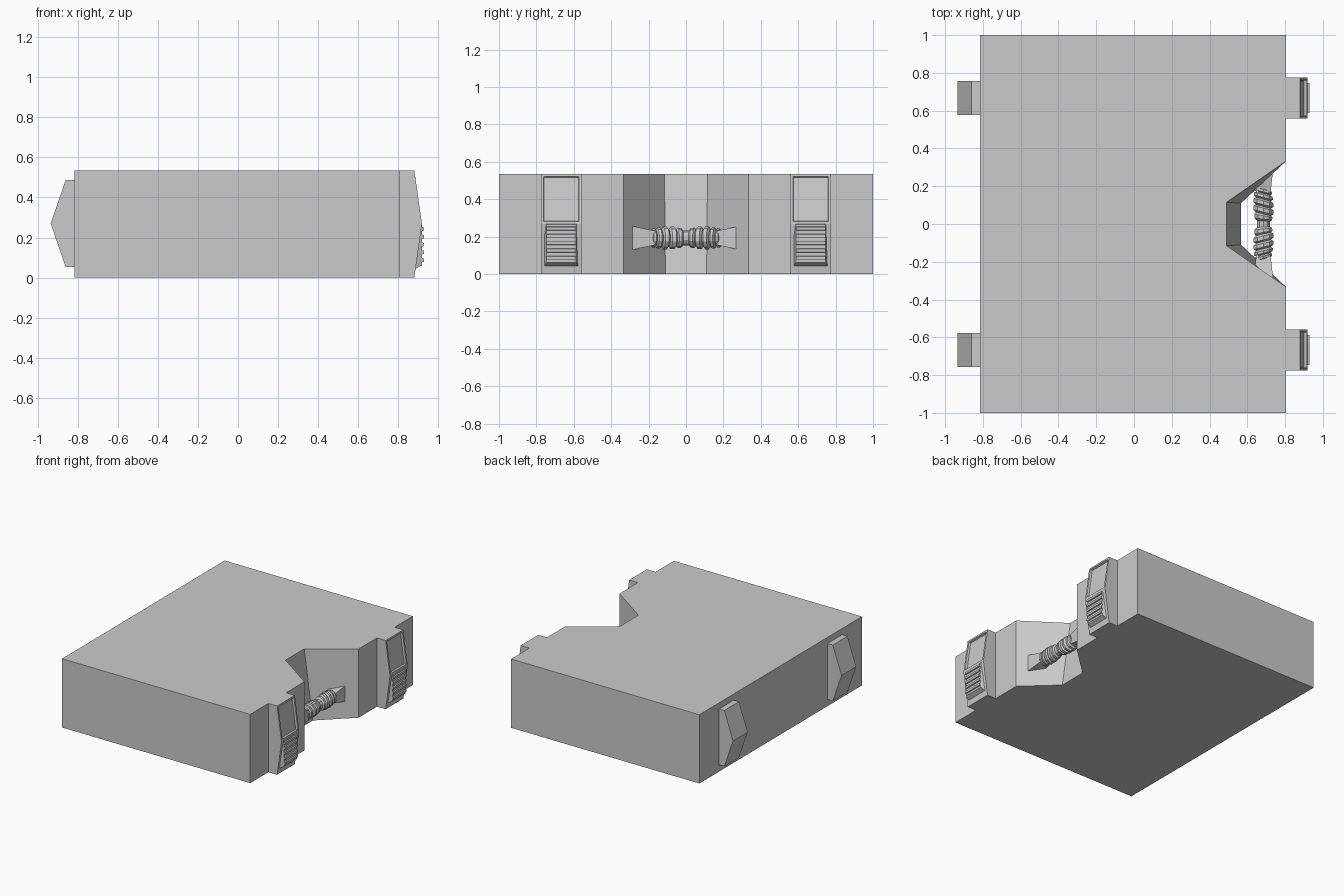
import bpy, bmesh, math

if "Cube" in bpy.data.objects:
    bpy.data.objects.remove(bpy.data.objects["Cube"])


def loft(name, rings, edit=None):
    """Bridge equal-length point rings and cap both ends."""
    bm = bmesh.new()
    vs = [[bm.verts.new(p) for p in r] for r in rings]
    n = len(rings[0])
    for a, b in zip(vs, vs[1:]):
        for i in range(n):
            j = (i + 1) % n
            bm.faces.new((a[i], a[j], b[j], b[i]))
    bm.faces.new(vs[0][::-1])
    bm.faces.new(vs[-1])
    bmesh.ops.recalc_face_normals(bm, faces=bm.faces[:])
    if edit:
        bm.normal_update()
        edit(bm)
    me = bpy.data.meshes.new(name)
    bm.to_mesh(me)
    bm.free()
    ob = bpy.data.objects.new(name, me)
    bpy.context.collection.objects.link(ob)
    return ob


def prism(name, profile, y, half, edit=None):
    """Extrude an x-z profile across y."""
    return loft(name, [[(x, y + d, z) for x, z in profile] for d in (-half, half)], edit)


# Case body with a notch whose back wall leans outward toward the bottom
def outline(z, nx, ny):
    return [(-0.815, -1, z), (0.805, -1, z), (0.805, -0.333, z), (nx, -ny, z),
            (nx, ny, z), (0.805, 0.333, z), (0.805, 1, z), (-0.815, 1, z)]


loft("case_body", [outline(0, 0.567, 0.11), outline(0.535, 0.49, 0.115)])


# Recessed panel on the upper sloped face of a clasp
def recess(bm):
    face = [f for f in bm.faces if f.normal.x > 0.5 and f.normal.z > 0.02]
    bmesh.ops.inset_region(bm, faces=face, thickness=0.02)
    bmesh.ops.inset_region(bm, faces=face, thickness=0.005, depth=-0.015)


for s, side in ((-1, "front"), (1, "back")):
    y = s * 0.667
    # Hinges on the left side
    prism(side + "_hinge", [(-0.80, 0.052), (-0.86, 0.052), (-0.935, 0.27),
                            (-0.86, 0.487), (-0.80, 0.487)], y, 0.09)
    # Clasps on the right side
    prism(side + "_clasp", [(0.79, 0), (0.88, 0), (0.918, 0.268),
                            (0.88, 0.535), (0.79, 0.535)], y, 0.109, recess)
    # Grip block under the panel, narrowing outward
    loft(side + "_clasp_grip", [
        [(0.87, y - 0.093, 0.035), (0.87, y + 0.093, 0.035),
         (0.905, y + 0.093, 0.268), (0.905, y - 0.093, 0.268)],
        [(0.919, y - 0.08, 0.062), (0.919, y + 0.08, 0.062),
         (0.919, y + 0.08, 0.266), (0.919, y - 0.08, 0.266)]])
    # Grip ribs
    for i in range(5):
        z = 0.087 + i * 0.039
        prism(f"{side}_rib_{i}", [(0.91, z - 0.012), (0.928, z - 0.008),
                                  (0.928, z + 0.008), (0.91, z + 0.012)], y, 0.08)
    # Square handle mounts set into the notch walls
    loft(side + "_handle_mount", [
        [(0.685 + a * hx, s * v, 0.193 + b * hz)
         for a, b in ((-1, -1), (1, -1), (1, 1), (-1, 1))]
        for v, hx, hz in ((0.165, 0.038, 0.038), (0.285, 0.051, 0.063))])

# Ridged handle grip, with ridges slanted in mirrored directions
half = [(0.016, 0.040), (0.026, 0.053), (0.044, 0.055), (0.053, 0.046),
        (0.063, 0.060), (0.084, 0.060), (0.093, 0.046), (0.103, 0.061),
        (0.122, 0.061), (0.131, 0.045), (0.141, 0.058), (0.155, 0.056),
        (0.162, 0.043), (0.170, 0.053), (0.182, 0.050), (0.190, 0.036)]
stations = [(-v, r) for v, r in half[::-1]] + half
rings = []
for v, r in stations:
    slant = -0.25 * max(-1, min(1, v / 0.06))
    ring = []
    for k in range(10):
        a = math.tau * (k + 0.5) / 10
        dx = r * 0.92 * math.cos(a)
        ring.append((0.685 + dx, v + slant * dx, 0.193 + r * math.sin(a)))
    rings.append(ring)
loft("handle_grip", rings)
